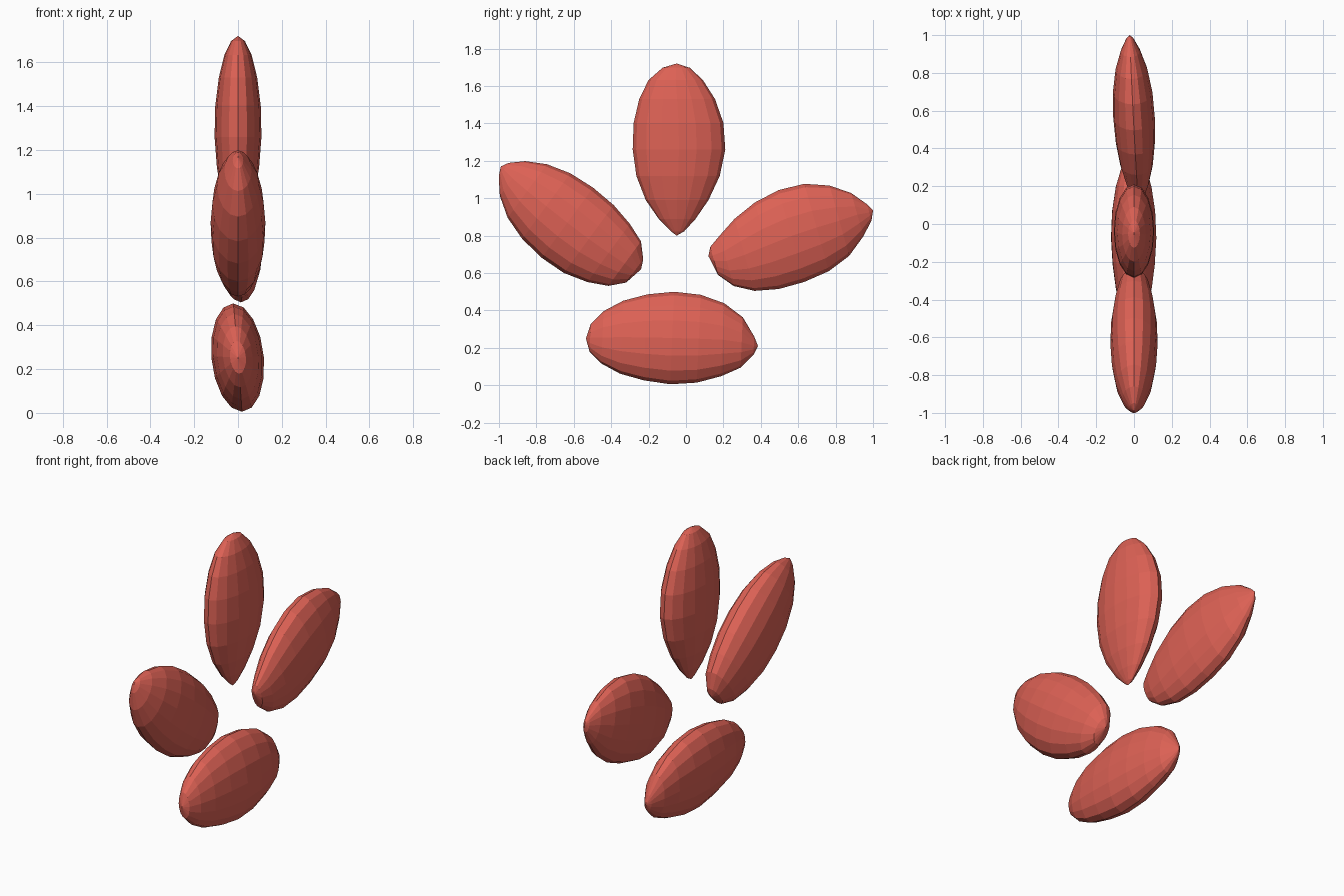
import bpy
import bmesh
from math import cos, sin, pi
from mathutils import Vector

cube = bpy.data.objects.get("Cube")
if cube:
    bpy.data.objects.remove(cube, do_unlink=True)

SIDES = 16

# Single coral red material
red = bpy.data.materials.new("coral_red")
red.use_nodes = True
red.diffuse_color = (0.72, 0.12, 0.09, 1)
red.node_tree.nodes["Principled BSDF"].inputs["Base Color"].default_value = red.diffuse_color


def make_petal(name, base, tip, left, right, depth, lean=0.0, slant=0.0):
    """Loft flattened elliptical rings from base to tip in the YZ plane.

    left and right are outline widths in hundredths at cosine-spaced stations,
    depth is the greatest half thickness, lean and slant shear it sideways.
    """
    start = Vector((0, *base))
    axis = Vector((0, *tip)) - start
    length = axis.length
    along = axis.normalized()
    across = Vector((0, -along.z, along.y))
    sideways = Vector((1, 0, 0))
    widest = max(a + b for a, b in zip(left, right))
    steps = len(left) + 1

    def place(s, offset, x):
        x += lean * offset + slant * (s - length / 2)
        return start + along * s + across * offset + sideways * x

    bm = bmesh.new()
    rings = []
    for i, (a, b) in enumerate(zip(left, right), start=1):
        s = length * (1 - cos(pi * i / steps)) / 2
        middle, half = (a - b) / 200, (a + b) / 200
        thick = depth * (a + b) / widest
        ring = []
        for k in range(SIDES):
            angle = 2 * pi * k / SIDES
            point = place(s, middle + half * cos(angle), thick * sin(angle))
            ring.append(bm.verts.new(point))
        rings.append(ring)

    # Skin between the rings, then close both ends with fans
    for low, high in zip(rings, rings[1:]):
        for k in range(SIDES):
            n = (k + 1) % SIDES
            bm.faces.new((low[k], low[n], high[n], high[k]))
    for ring, s in ((rings[0], 0), (rings[-1], length)):
        pole = bm.verts.new(place(s, 0, 0))
        for k in range(SIDES):
            bm.faces.new((ring[k], ring[(k + 1) % SIDES], pole))
    bmesh.ops.recalc_face_normals(bm, faces=bm.faces)

    mesh = bpy.data.meshes.new(name)
    bm.to_mesh(mesh)
    bm.free()
    mesh.materials.append(red)
    petal = bpy.data.objects.new(name, mesh)
    bpy.context.collection.objects.link(petal)
    return petal


# Upright petal
make_petal("upper_petal", (-0.05, 0.8), (-0.05, 1.72),
           left=(3, 9.5, 16.5, 21.5, 23.5, 23, 20, 15, 7.5),
           right=(4, 10, 17, 23, 26, 25, 20.5, 14, 7),
           depth=0.107)

# Petal rising toward the back
make_petal("back_petal", (0.12, 0.69), (1.0, 0.935),
           left=(4.5, 9, 15.5, 21, 24, 23.5, 19, 12, 4),
           right=(11, 19, 24.5, 27, 27, 25, 20, 12, 5),
           depth=0.11, slant=-0.05)

# Petal rising toward the front
make_petal("front_petal", (-0.24, 0.62), (-0.99, 1.17),
           left=(10.5, 17.5, 22.5, 26, 26.5, 24.5, 20, 13, 5),
           right=(5, 12, 16, 19, 20, 19, 15.5, 10, 4),
           depth=0.125)

# Petal lying level underneath
make_petal("lower_petal", (-0.535, 0.25), (0.385, 0.21),
           left=(8, 15, 21, 25, 27, 26, 22, 15, 5),
           right=(7, 13, 18, 21, 22.5, 21, 17, 12, 5),
           depth=0.12, lean=-0.08)
